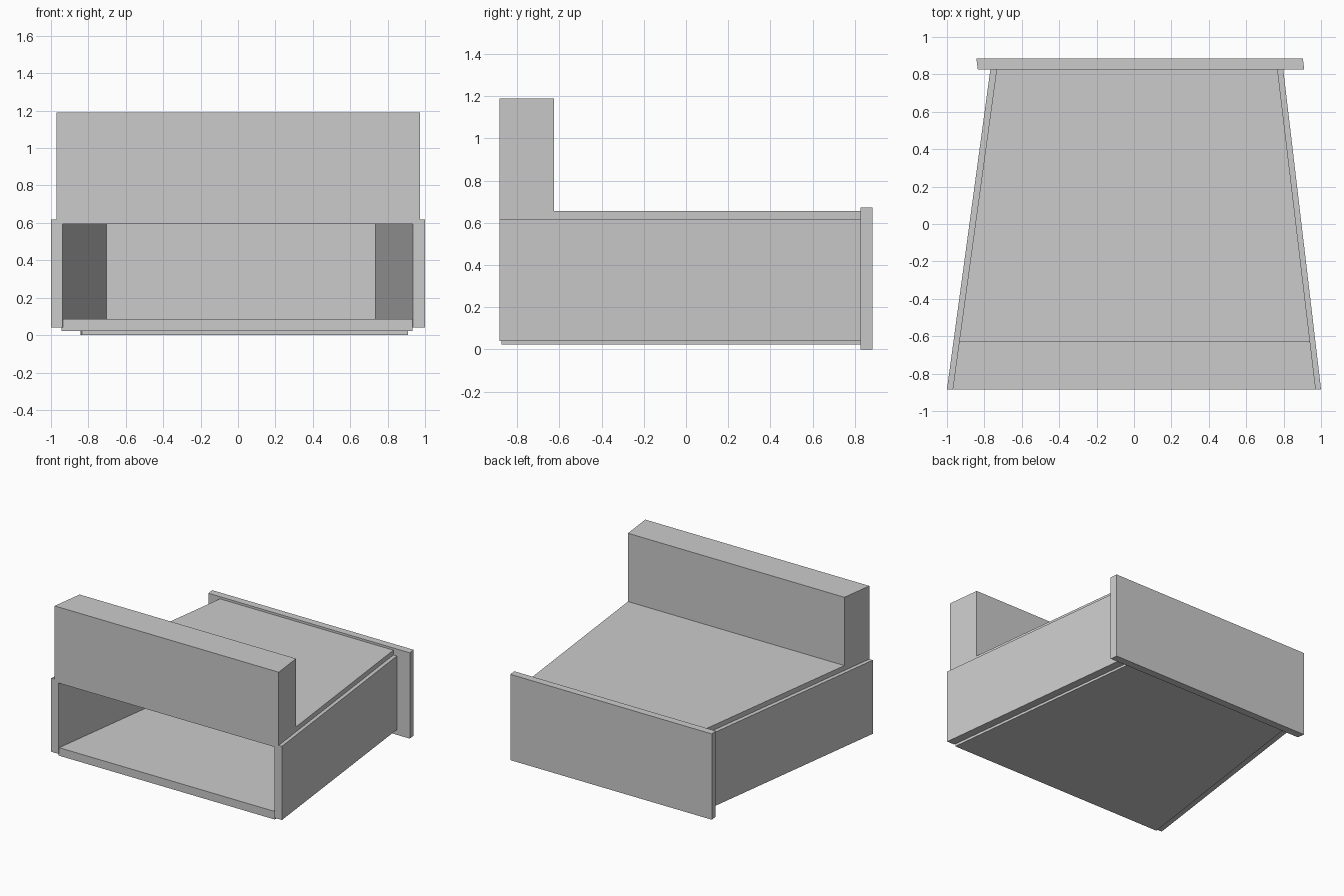
import bpy
import bmesh

if "Cube" in bpy.data.objects:
    bpy.data.objects.remove(bpy.data.objects["Cube"])

grey = bpy.data.materials.new("plain grey")
grey.diffuse_color = (0.6, 0.6, 0.6, 1)
grey.use_nodes = True
grey.node_tree.nodes["Principled BSDF"].inputs["Base Color"].default_value = grey.diffuse_color

FRONT, JOIN, BACK = -0.884, 0.826, 0.884


def add_mesh(name, rings):
    """Loft a solid between two matching rings of points."""
    bm = bmesh.new()
    a, b = [[bm.verts.new(p) for p in ring] for ring in rings]
    bm.faces.new(a)
    bm.faces.new(b[::-1])
    n = len(a)
    for i in range(n):
        j = (i + 1) % n
        bm.faces.new((a[j], a[i], b[i], b[j]))
    bmesh.ops.recalc_face_normals(bm, faces=bm.faces)
    mesh = bpy.data.meshes.new(name)
    bm.to_mesh(mesh)
    bm.free()
    mesh.materials.append(grey)
    obj = bpy.data.objects.new(name, mesh)
    bpy.context.collection.objects.link(obj)


def tapered(name, y0, y1, front_x, back_x, z0, z1):
    """Box whose left and right edges run from front_x to back_x."""
    rings = []
    for y, (l, r) in ((y0, front_x), (y1, back_x)):
        rings.append([(l, y, z0), (r, y, z0), (r, y, z1), (l, y, z1)])
    add_mesh(name, rings)


def edges_at(y):
    """Left and right limits of the upper slab at depth y."""
    t = (y - FRONT) / (JOIN - FRONT)
    return (-0.97 + 0.235 * t, 0.972 - 0.204 * t)


# Slanted side panels
tapered("left_side", FRONT, JOIN, (-1.0, -0.938), (-0.768, -0.703), 0.04, 0.617)
tapered("right_side", FRONT, JOIN, (0.935, 1.0), (0.734, 0.798), 0.04, 0.617)

# Floor, set slightly back from the front
tapered("floor_panel", -0.875, JOIN, (-0.944, 0.932), (-0.71, 0.734), 0.022, 0.085)

# Back panel
tapered("back_panel", JOIN, BACK, (-0.835, 0.91), (-0.843, 0.903), 0.0, 0.672)

# Upper slab with raised front block, one L-shaped profile
profile = [(FRONT, 0.617), (JOIN, 0.617), (JOIN, 0.655),
           (-0.626, 0.655), (-0.626, 1.19), (FRONT, 1.19)]
add_mesh("top_with_raised_front",
         [[(edges_at(y)[side], y, z) for y, z in profile] for side in (0, 1)])

# Lower part of the slab, fitted between the sides
tapered("top_insert", FRONT, JOIN, (-0.938, 0.935), (-0.703, 0.734), 0.595, 0.617)
